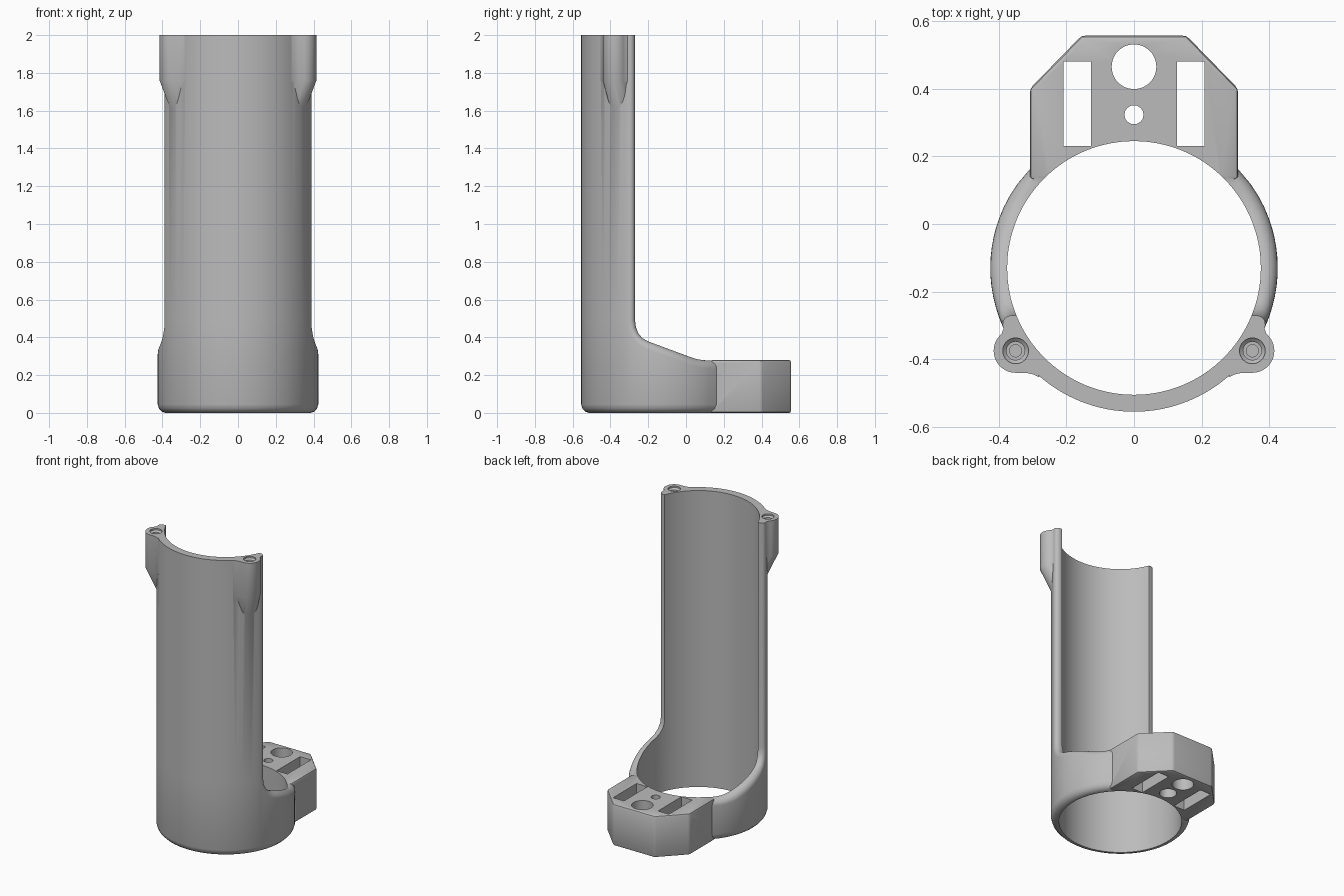
import bpy, bmesh, math
from mathutils import Vector

if "Cube" in bpy.data.objects:
    bpy.data.objects.remove(bpy.data.objects["Cube"])

CY, R, BORE, F = -0.13, 0.425, 0.375, 0.04   # tube axis, radii, rim fillet

grey = bpy.data.materials.new("plain_grey")
grey.diffuse_color = (0.5, 0.5, 0.5, 1)
grey.use_nodes = True
grey.node_tree.nodes["Principled BSDF"].inputs["Base Color"].default_value = grey.diffuse_color


def finish(bm, name):
    bmesh.ops.remove_doubles(bm, verts=bm.verts, dist=1e-5)
    bmesh.ops.recalc_face_normals(bm, faces=bm.faces)
    me = bpy.data.meshes.new(name)
    bm.to_mesh(me)
    bm.free()
    me.materials.append(grey)
    ob = bpy.data.objects.new(name, me)
    bpy.context.collection.objects.link(ob)
    return ob


def loft(name, rings):
    """Closed solid through rings of equal point count."""
    bm = bmesh.new()
    vs = [[bm.verts.new(p) for p in ring] for ring in rings]
    n = len(vs[0])
    for a, b in zip(vs, vs[1:]):
        for k in range(n):
            bm.faces.new((a[k], a[(k + 1) % n], b[(k + 1) % n], b[k]))
    bm.faces.new(vs[0][::-1])
    bm.faces.new(vs[-1])
    return finish(bm, name)


def turned(name, x, y, steps, n=32):
    """Turned solid from (radius, z) steps."""
    return loft(name, [[(x + r * math.cos(2 * math.pi * k / n),
                         y + r * math.sin(2 * math.pi * k / n), z)
                        for k in range(n)] for r, z in steps])


def box(name, x0, x1, y0, y1, z0, z1):
    return loft(name, [[(x0, y0, z), (x1, y0, z), (x1, y1, z), (x0, y1, z)]
                       for z in (z0, z1)])


def apply_mod(ob, mod):
    bpy.context.view_layer.objects.active = ob
    bpy.ops.object.modifier_apply(modifier=mod.name)


def combine(ob, other, op):
    m = ob.modifiers.new("combine", 'BOOLEAN')
    m.operation, m.solver, m.object = op, 'EXACT', other
    apply_mod(ob, m)
    bpy.data.objects.remove(other)


# Side outline of the open rim, as (y, z) from the top down to the rear
rim = [(-0.27, 2.06), (-0.27, 0.49), (-0.265, 0.452), (-0.252, 0.421),
       (-0.231, 0.396), (-0.2, 0.378)]
rim += [(-0.2 + 0.23 * k / 8, 0.378 - 0.085 * k / 8) for k in range(1, 9)]
rim += [(0.06, 0.284), (0.09, 0.279), (0.12, 0.278), (0.17, 0.278)]
STEPS = 6


def rim_point(i, a):
    """Point on the rounded rim edge, a = 0 (outside) to STEPS (on top)."""
    y, z = rim[i]
    n = Vector((1, 0))
    if i > 1:
        p, q = rim[i - 1], rim[min(i + 1, len(rim) - 1)]
        n = Vector((p[1] - q[1], q[0] - p[0])).normalized()
    ang = math.pi / 2 * a / STEPS
    depth = F * (1 - math.sin(ang))
    r = R - F * (1 - math.cos(ang))
    y -= n.x * depth
    if i == 0:
        z = 2.06
    else:
        z -= n.y * depth
    return (math.sqrt(r * r - (y - CY) ** 2), y, z)


# Tube body as a solid, bored out afterwards
foot = [(0.385, 0), (0.404, 0.007), (0.418, 0.022), (R, 0.045)]
bm = bmesh.new()
N = len(rim)
FRONT = 24
t0, t1 = -math.pi / 2, math.asin((rim_point(1, 0)[1] - CY) / R)
angles = [t0 + (t1 - t0) * k / FRONT for k in range(FRONT + 1)]
angles += [math.asin((rim_point(i, 0)[1] - CY) / R) for i in range(2, N)]


def mirrored(p, s):
    return bm.verts.new((s * p[0], p[1], p[2]))


sides = {}
for s in (1, -1):
    grid = [[mirrored(rim_point(i, a), s) for a in range(STEPS + 1)] for i in range(N)]
    cols = []
    for k, t in enumerate(angles):
        c = [mirrored((r * math.cos(t), CY + r * math.sin(t), z), s) for r, z in foot]
        if k < FRONT:
            c += [mirrored((R * math.cos(t), CY + R * math.sin(t), z), s)
                  for z in (rim[1][1], 2.06)]
        elif k == FRONT:
            c += [grid[1][0], grid[0][0]]
        else:
            c.append(grid[k - FRONT + 1][0])
        cols.append(c)
    for c, d in zip(cols, cols[1:]):
        for j in range(min(len(c), len(d)) - 1):
            bm.faces.new((c[j], d[j], d[j + 1], c[j + 1]))
    for g, h in zip(grid, grid[1:]):
        for a in range(STEPS):
            bm.faces.new((g[a], h[a], h[a + 1], g[a + 1]))
    sides[s] = (grid, cols)
(g1, c1), (g2, c2) = sides[1], sides[-1]
for i in range(N - 1):                                    # rim across the tube
    bm.faces.new((g1[i][-1], g1[i + 1][-1], g2[i + 1][-1], g2[i][-1]))
end1, end2 = c1[-1] + g1[-1][1:], c2[-1] + g2[-1][1:]
for j in range(len(end1) - 1):                            # rear end, inside block
    bm.faces.new((end1[j], end1[j + 1], end2[j + 1], end2[j]))
bm.faces.new([c[0] for c in c1] + [c[0] for c in c2[:0:-1]])
bm.faces.new([c[5] for c in c1[:FRONT + 1]] + g1[0][1:] + g2[0][:0:-1]
             + [c[5] for c in c2[FRONT:0:-1]])
body = finish(bm, "tube_holder")

# Rear mounting block with small bevels
half = [(0.308, 0.13), (0.308, 0.4), (0.155, 0.557)]
outline = half + [(-x, y) for x, y in half[::-1]]
block = loft("rear_block", [[(x, y, z) for x, y in outline] for z in (0, 0.28)])
bev = block.modifiers.new("bevel", 'BEVEL')
bev.width, bev.segments, bev.limit_method = 0.012, 2, 'ANGLE'
apply_mod(block, bev)
combine(body, block, 'UNION')

# Screw bosses at the top, tapering into the tube
BX, BY = 0.35, -0.375
shape = [(0.282, -0.452), (0.3, -0.444), (0.32, -0.44)]
shape += [(BX + 0.065 * math.cos(math.radians(t)), BY + 0.065 * math.sin(math.radians(t)))
          for t in range(-90, 51, 10)]
shape += [(0.384, -0.305), (0.365, -0.29), (0.3, -0.35)]
for s in (1, -1):
    rings = [[(s * (x - d * 0.82), y + d * 0.57, z) for x, y in shape]
             for d, z in ((0.078, 1.59), (0.0, 1.76), (0.0, 2.1))]
    combine(body, loft("screw_boss", rings), 'UNION')

# Main bore and flat top
combine(body, turned("bore", 0, CY, [(BORE, -0.2), (BORE, 2.3)], 128), 'DIFFERENCE')
combine(body, box("top_trim", -1, 1, -1, 1, 2.0, 2.4), 'DIFFERENCE')

# Screw holes in the bosses, slots in the block
for s in (1, -1):
    combine(body, turned("screw_hole", s * BX, BY,
                         [(0.018, 1.75), (0.018, 1.94), (0.027, 1.94),
                          (0.027, 1.98), (0.038, 1.99), (0.038, 2.1)]), 'DIFFERENCE')
    x0, x1 = sorted((s * 0.127, s * 0.208))
    combine(body, box("slot", x0, x1, 0.23, 0.48, -0.2, 0.5), 'DIFFERENCE')

# Large hole and small counterbored hole
combine(body, turned("large_hole", 0, 0.465, [(0.066, -0.2), (0.066, 0.5)], 48), 'DIFFERENCE')
combine(body, turned("small_hole", 0, 0.323, [(0.053, -0.2), (0.053, 0.1),
                                              (0.028, 0.1), (0.028, 0.5)]), 'DIFFERENCE')

# Smooth curved faces, sharp edges kept
bpy.ops.object.select_all(action='DESELECT')
body.select_set(True)
bpy.context.view_layer.objects.active = body
bpy.ops.object.shade_smooth_by_angle(angle=math.radians(30))
